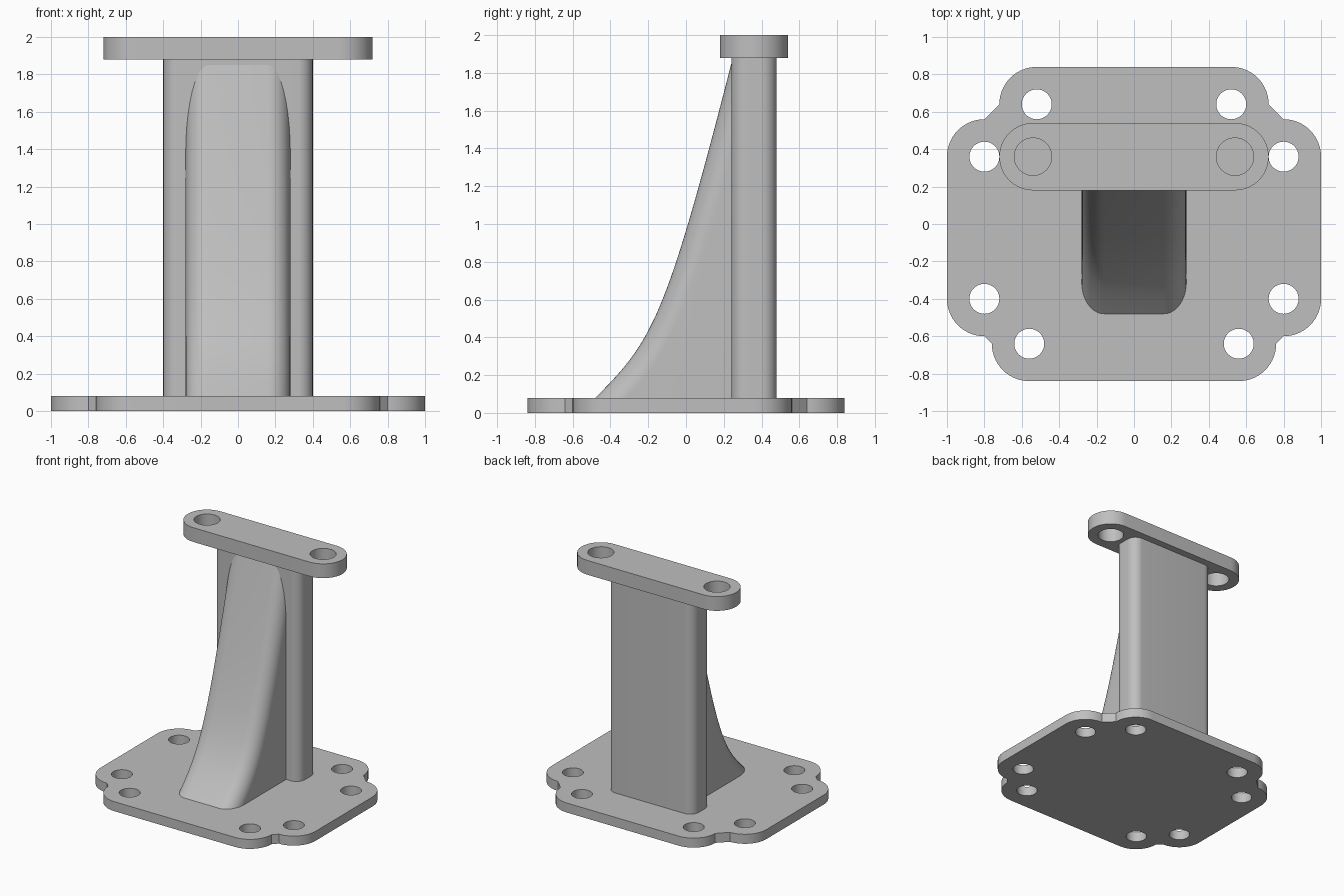
import bpy, bmesh
from math import sin, cos, pi, radians
from mathutils import Vector
from mathutils.geometry import interpolate_bezier

if "Cube" in bpy.data.objects:
    bpy.data.objects.remove(bpy.data.objects["Cube"])

grey = bpy.data.materials.new("light grey")
grey.use_nodes = True
colour = (0.52, 0.52, 0.52, 1)
grey.diffuse_color = colour
grey.node_tree.nodes["Principled BSDF"].inputs["Base Color"].default_value = colour


def finish(name, bm):
    bmesh.ops.recalc_face_normals(bm, faces=bm.faces)
    mesh = bpy.data.meshes.new(name)
    bm.to_mesh(mesh)
    bm.free()
    mesh.materials.clear()
    mesh.materials.append(grey)
    obj = bpy.data.objects.new(name, mesh)
    bpy.context.collection.objects.link(obj)
    bpy.ops.object.select_all(action='DESELECT')
    obj.select_set(True)
    bpy.context.view_layer.objects.active = obj
    bpy.ops.object.shade_smooth_by_angle(angle=radians(30))


def arc(cx, cy, r, start, end, steps):
    angles = [radians(start + (end - start) * i / steps) for i in range(steps + 1)]
    return [(cx + r * cos(a), cy + r * sin(a)) for a in angles]


def mirrored(half):
    return half + [(-x, y) for x, y in reversed(half)]


def slab(name, outline, z0, z1, holes=(), hole_radius=0):
    """Extrude a flat outline, leaving round holes on both sides of x = 0."""
    data = bpy.data.curves.new(name, 'CURVE')
    data.dimensions = '2D'
    data.fill_mode = 'BOTH'
    data.extrude = (z1 - z0) / 2
    loops = [outline]
    for x, y in holes:
        for side in (1, -1):
            loops.append(arc(side * x, y, hole_radius, 0, 360, 48)[:-1])
    for loop in loops:
        spline = data.splines.new('POLY')
        spline.points.add(len(loop) - 1)
        for point, (x, y) in zip(spline.points, loop):
            point.co = (x, y, 0, 1)
        spline.use_cyclic_u = True
    helper = bpy.data.objects.new(name + " outline", data)
    bpy.context.collection.objects.link(helper)
    graph = bpy.context.evaluated_depsgraph_get()
    mesh = bpy.data.meshes.new_from_object(helper.evaluated_get(graph))
    bpy.data.objects.remove(helper)
    bm = bmesh.new()
    bm.from_mesh(mesh)
    bpy.data.meshes.remove(mesh)
    bmesh.ops.remove_doubles(bm, verts=bm.verts, dist=0.0001)
    bmesh.ops.translate(bm, verts=bm.verts, vec=(0, 0, (z0 + z1) / 2))
    finish(name, bm)


# Base plate: four rounded lobes a side, each around a bolt hole
lobes = [(0.56, -0.64, -90), (0.8, -0.4, -90), (0.8, 0.36, 0), (0.52, 0.64, 0)]
half = [p for x, y, a in lobes for p in arc(x, y, 0.2, a, a + 90, 14)]
slab("base_plate", mirrored(half), 0, 0.08, [l[:2] for l in lobes], 0.08)

# Top plate: capsule with two holes
slab("top_plate", mirrored(arc(0.54, 0.36, 0.18, -90, 90, 32)), 1.88, 2,
     [(0.54, 0.36)], 0.1)

# Column: rounded rectangle
r = 0.08
half = arc(0.4 - r, 0.24 + r, r, -90, 0, 12) + arc(0.4 - r, 0.48 - r, r, 0, 90, 12)
slab("column", mirrored(half), 0.08, 1.88)

# Rib: curved front edge, rounded across its width
path = interpolate_bezier(Vector((-0.48, 0.08)), Vector((-0.18, 0.38)),
                          Vector((-0.11, 0.485)), Vector((0.24, 1.85)), 40)
path = [Vector((-0.54, 0.02))] + path + [Vector((0.29, 2.045))]
half_width, fillet, steps = 0.28, 0.12, 10
bm = bmesh.new()
rows = []
for i, p in enumerate(path):
    tangent = (path[min(i + 1, len(path) - 1)] - path[max(i - 1, 0)]).normalized()
    inward = Vector((tangent.y, -tangent.x))
    section = []
    for k in range(steps + 1):
        a = pi / 2 * k / steps
        q = p + inward * fillet * (1 - cos(a))
        section.append((half_width - fillet * (1 - sin(a)), q.x, q.y))
    section.append((half_width, 0.45, section[-1][2]))
    section = [(-x, y, z) for x, y, z in reversed(section)] + section
    rows.append([bm.verts.new(co) for co in section])
for low, high in zip(rows, rows[1:]):
    for j in range(len(low)):
        n = (j + 1) % len(low)
        bm.faces.new((low[j], low[n], high[n], high[j]))
bm.faces.new(rows[0])
bm.faces.new(rows[-1])
# Trim the rib just inside the base plate and the column
for point, normal in (((0, 0, 0.06), (0, 0, -1)), ((0, 0.27, 0), (0, 1, 0))):
    cut = bmesh.ops.bisect_plane(bm, geom=bm.verts[:] + bm.edges[:] + bm.faces[:],
                                 plane_co=point, plane_no=normal, clear_outer=True)
    edges = [e for e in cut["geom_cut"] if isinstance(e, bmesh.types.BMEdge)]
    bmesh.ops.holes_fill(bm, edges=edges)
finish("rib", bm)
